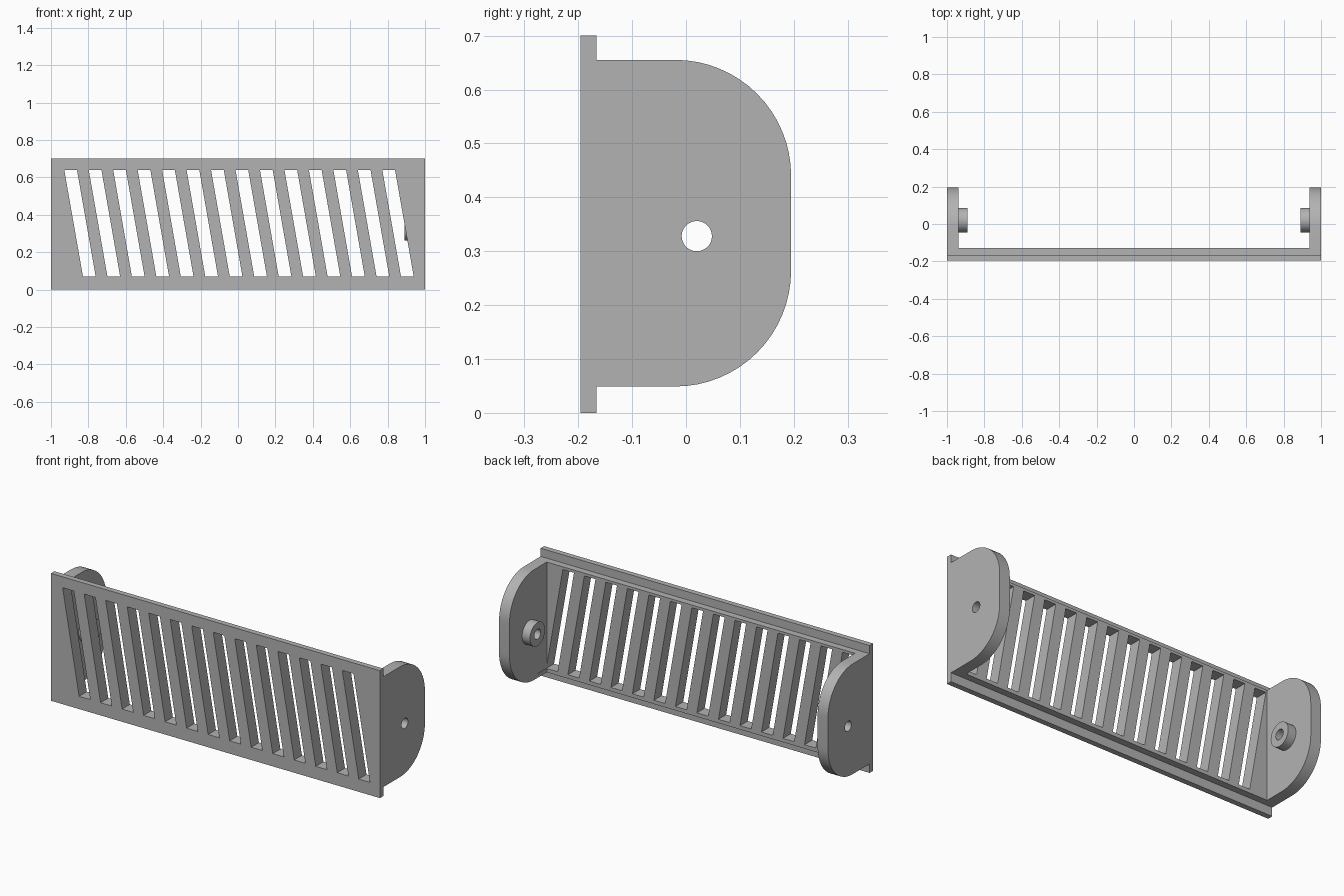
import bpy, bmesh
from math import sin, cos, pi, radians
from mathutils import Vector

cube = bpy.data.objects.get("Cube")
if cube:
    bpy.data.objects.remove(cube, do_unlink=True)

grey = bpy.data.materials.new("plain grey")
grey.use_nodes = True
COLOUR = (0.45, 0.45, 0.45, 1)
grey.diffuse_color = COLOUR
grey.node_tree.nodes["Principled BSDF"].inputs["Base Color"].default_value = COLOUR

# Main dimensions
FRONT, LIP, BACK, END = -0.196, -0.166, -0.129, 0.195
LOW, HIGH, TOP = 0.049, 0.655, 0.70
INNER, BOSS_END = 0.937, 0.889
PIN_Y, PIN_Z = 0.02, 0.328
ROUND = 0.215


def prism(name, outlines, direction):
    """Extrude closed outlines along a direction into one object."""
    bm = bmesh.new()
    for outline in outlines:
        face = bm.faces.new([bm.verts.new(p) for p in outline])
        new = bmesh.ops.extrude_face_region(bm, geom=[face])["geom"]
        verts = [v for v in new if isinstance(v, bmesh.types.BMVert)]
        bmesh.ops.translate(bm, verts=verts, vec=Vector(direction))
    bmesh.ops.recalc_face_normals(bm, faces=bm.faces)
    mesh = bpy.data.meshes.new(name)
    bm.to_mesh(mesh)
    bm.free()
    mesh.materials.append(grey)
    obj = bpy.data.objects.new(name, mesh)
    bpy.context.collection.objects.link(obj)
    return obj


def circle(x, radius, n=48):
    return [(x, PIN_Y + radius * cos(2 * pi * i / n), PIN_Z + radius * sin(2 * pi * i / n))
            for i in range(n)]


def combine(target, tool, operation):
    """Apply a boolean and discard the tool."""
    mod = target.modifiers.new(operation.title(), 'BOOLEAN')
    mod.object, mod.operation, mod.solver = tool, operation, 'EXACT'
    bpy.context.view_layer.objects.active = target
    bpy.ops.object.modifier_apply(modifier=mod.name)
    bpy.data.objects.remove(tool, do_unlink=True)


# Front panel with a thicker backing, as one stepped section
section = [(FRONT, 0), (LIP, 0), (LIP, LOW), (BACK, LOW),
           (BACK, HIGH), (LIP, HIGH), (LIP, TOP), (FRONT, TOP)]
body = prism("slatted_bracket", [[(-0.97, y, z) for y, z in section]], (1.94, 0, 0))

# Rounded end cheeks, sharing the stepped lip
arc = [i * pi / 32 for i in range(17)]
lower = [(END - ROUND + ROUND * sin(a), LOW + ROUND - ROUND * cos(a)) for a in arc]
upper = [(END - ROUND + ROUND * cos(a), HIGH - ROUND + ROUND * sin(a)) for a in arc]
cheek = section[:3] + lower + upper + section[5:]
for side, x in (("left", INNER), ("right", -1)):
    combine(body, prism(side + "_cheek", [[(x, y, z) for y, z in cheek]],
                        (1 - INNER, 0, 0)), 'UNION')

# Round bosses on the inner cheek faces
for side, s in (("left", 1), ("right", -1)):
    combine(body, prism(side + "_boss", [circle(s * BOSS_END, 0.065)], (s * 0.08, 0, 0)), 'UNION')

# Pivot holes through both cheeks
combine(body, prism("hole_cutter", [circle(-1.1, 0.028)], (2.2, 0, 0)), 'DIFFERENCE')

# Row of slanted slots
slots = []
for i in range(14):
    x = -0.929 + i * 0.1308
    slots.append([(x, -0.3, 0.64), (x + 0.068, -0.3, 0.64),
                  (x + 0.168, -0.3, 0.07), (x + 0.1, -0.3, 0.07)])
combine(body, prism("slot_cutter", slots, (0, 0.25, 0)), 'DIFFERENCE')

# Merge leftover flat seams, then smooth only the curves
bm = bmesh.new()
bm.from_mesh(body.data)
bmesh.ops.remove_doubles(bm, verts=bm.verts, dist=0.0001)
bmesh.ops.dissolve_limit(bm, angle_limit=radians(0.5), verts=bm.verts, edges=bm.edges)
bm.to_mesh(body.data)
bm.free()
bpy.ops.object.select_all(action='DESELECT')
body.select_set(True)
bpy.context.view_layer.objects.active = body
bpy.ops.object.shade_smooth_by_angle(angle=radians(30))
